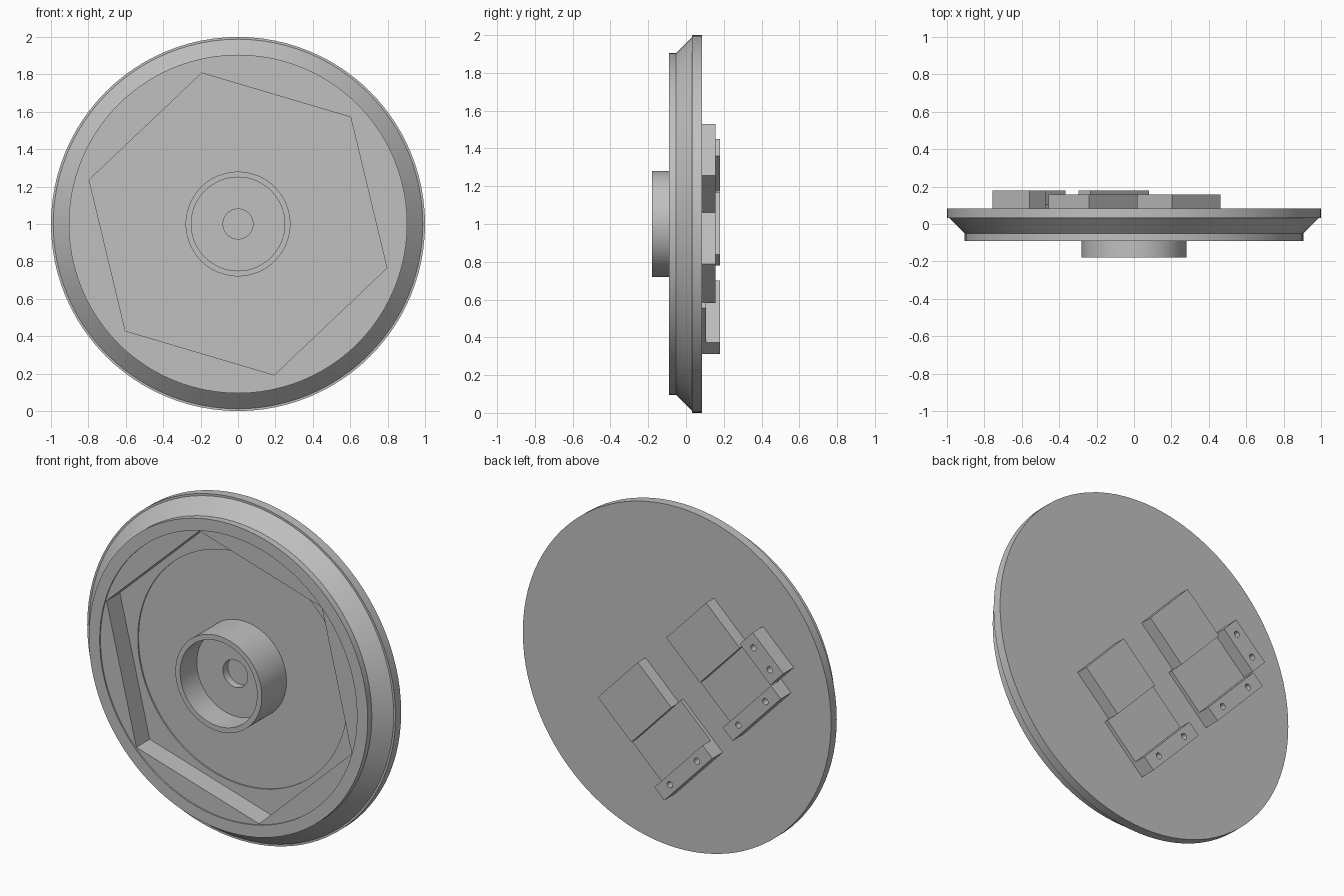
import bpy, bmesh, math
from mathutils import Matrix, Vector

if "Cube" in bpy.data.objects:
    bpy.data.objects.remove(bpy.data.objects["Cube"])

grey = bpy.data.materials.new("plain_grey")
grey.use_nodes = True
grey.diffuse_color = (0.53, 0.53, 0.53, 1)
grey.node_tree.nodes["Principled BSDF"].inputs["Base Color"].default_value = grey.diffuse_color

BACK = 0.084          # rear face of the disc
TILT = math.radians(43.5)

# Frame on the rear face: local x and y lie in the face, local z points out
c, s = math.cos(TILT), math.sin(TILT)
REAR = Matrix(((c, s, 0, 0), (0, 0, 1, BACK), (s, -c, 0, 1), (0, 0, 0, 1)))


def finish(name, bm):
    bmesh.ops.recalc_face_normals(bm, faces=bm.faces)
    mesh = bpy.data.meshes.new(name)
    bm.to_mesh(mesh)
    bm.free()
    mesh.materials.append(grey)
    obj = bpy.data.objects.new(name, mesh)
    bpy.context.collection.objects.link(obj)
    return obj


def activate(obj):
    bpy.ops.object.select_all(action='DESELECT')
    obj.select_set(True)
    bpy.context.view_layer.objects.active = obj


def smooth(obj):
    activate(obj)
    bpy.ops.object.shade_smooth_by_angle(angle=math.radians(30))


def lathe(name, profile, steps=96, start=0.0):
    """Turn (radius, y) points about the disc axis."""
    bm = bmesh.new()
    verts = [bm.verts.new((r * math.cos(start), y, r * math.sin(start))) for r, y in profile]
    edges = [bm.edges.new(pair) for pair in zip(verts, verts[1:])]
    bmesh.ops.spin(bm, geom=verts + edges, cent=(0, 0, 0), axis=(0, 1, 0),
                   angle=math.tau, steps=steps)
    bmesh.ops.remove_doubles(bm, verts=bm.verts, dist=0.0001)
    bmesh.ops.translate(bm, verts=bm.verts, vec=(0, 0, 1))
    return finish(name, bm)


def block(name, u, v, height):
    """Box on the rear face, slightly sunk into it."""
    bm = bmesh.new()
    size = Vector((u[1] - u[0], v[1] - v[0], height + 0.01))
    mid = Vector((sum(u) / 2, sum(v) / 2, (height - 0.01) / 2))
    bmesh.ops.create_cube(bm, size=1, matrix=REAR @ Matrix.Translation(mid) @ Matrix.Diagonal(size.to_4d()))
    return finish(name, bm)


def cut(obj, cutter):
    cutter.hide_render = True
    mod = obj.modifiers.new("cut", 'BOOLEAN')
    mod.operation, mod.solver, mod.object = 'DIFFERENCE', 'EXACT', cutter
    activate(obj)
    bpy.ops.object.modifier_apply(modifier=mod.name)
    bpy.data.objects.remove(cutter)


def drill(obj, points, top):
    for u, v in points:
        bm = bmesh.new()
        bmesh.ops.create_cone(bm, cap_ends=True, segments=20, radius1=0.018, radius2=0.018,
                              depth=0.12, matrix=REAR @ Matrix.Translation((u, v, top)))
        cut(obj, finish("drill_cutter", bm))
    smooth(obj)


# Bevelled disc with a shallow round recess in its front
disc = lathe("disc", [(0, -0.082), (0.835, -0.082), (0.835, -0.09), (0.905, -0.09),
                      (0.905, -0.052), (0.988, 0.031), (1, 0.031), (1, BACK), (0, BACK)])

# Hexagonal pocket and the round step in its floor
cut(disc, lathe("hexagon_cutter", [(0, -0.3), (0.83, -0.3), (0.83, 0.042), (0, 0.042)], 6, TILT))
cut(disc, lathe("floor_cutter", [(0, -0.3), (0.68, -0.3), (0.68, 0.05), (0, 0.05)]))
smooth(disc)

# Central hub with bore and blind hole
smooth(lathe("hub", [(0, 0.06), (0.28, 0.06), (0.28, -0.18), (0.25, -0.18), (0.25, -0.025),
                     (0.08, -0.025), (0.08, 0.02), (0, 0.02)]))

# Two matching rear mounts: raised pad, thin plate and drilled end bar
TOP = 0.096
for side, mid in (("left", 0.283), ("right", -0.362)):
    block(side + "_pad", (-0.11, 0.19), (mid - 0.188, mid + 0.188), 0.073)
    block(side + "_thin_plate", (-0.376, -0.108), (mid - 0.227, mid + 0.227), 0.022)
    bar = block(side + "_end_bar", (-0.463, -0.375), (mid - 0.227, mid + 0.227), TOP)
    drill(bar, [(-0.419, mid - 0.127), (-0.419, mid + 0.127)], TOP)

# Extra drilled bar beside the right mount
side_bar = block("side_bar", (-0.37, -0.096), (-0.711, -0.588), TOP)
drill(side_bar, [(-0.306, -0.65), (-0.16, -0.65)], TOP)
